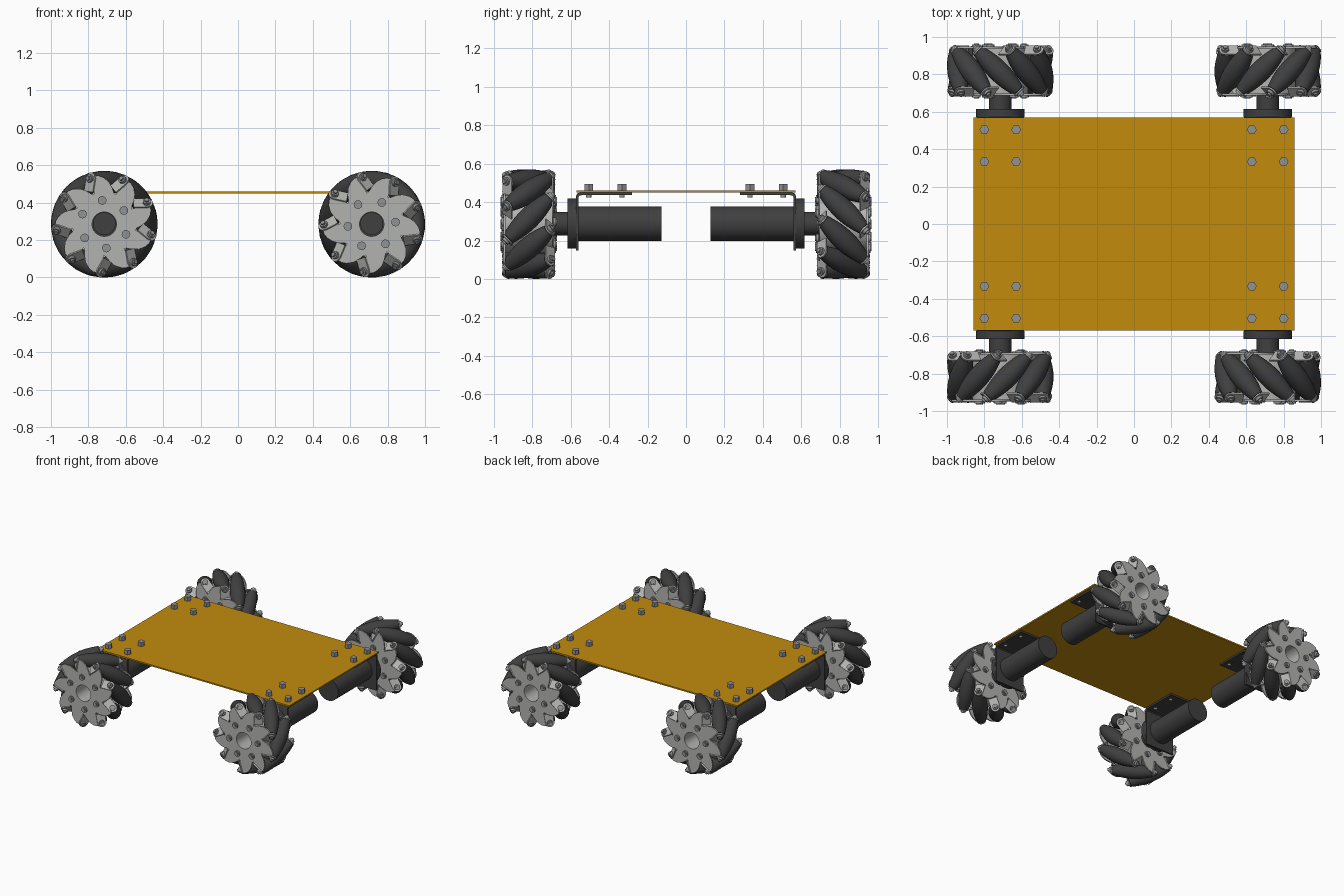
import bpy, bmesh, math
from mathutils import Matrix, Vector

cube = bpy.data.objects.get("Cube")
if cube:
    bpy.data.objects.remove(cube, do_unlink=True)


def material(name, rgb):
    m = bpy.data.materials.new(name)
    m.use_nodes = True
    m.diffuse_color = (*rgb, 1)
    m.node_tree.nodes["Principled BSDF"].inputs["Base Color"].default_value = (*rgb, 1)
    return m


YELLOW = material("amber plate", (0.54, 0.26, 0.004))
DARK = material("dark grey", (0.05, 0.05, 0.05))
LIGHT = material("light grey", (0.45, 0.45, 0.44))
STEEL = material("bolt grey", (0.28, 0.29, 0.30))


def finish(name, bm, mat, matrix=Matrix(), smooth=True):
    bmesh.ops.recalc_face_normals(bm, faces=bm.faces)
    me = bpy.data.meshes.new(name)
    bm.to_mesh(me)
    bm.free()
    me.materials.append(mat)
    ob = bpy.data.objects.new(name, me)
    bpy.context.collection.objects.link(ob)
    ob.matrix_world = matrix
    if smooth:
        bpy.ops.object.select_all(action='DESELECT')
        ob.select_set(True)
        bpy.context.view_layer.objects.active = ob
        bpy.ops.object.shade_smooth_by_angle(angle=math.radians(35))
    return ob


def cyl(bm, r, z0, z1, m=Matrix(), n=32, r2=None):
    """Cylinder along the local z of m."""
    bmesh.ops.create_cone(bm, cap_ends=True, segments=n, radius1=r, radius2=r if r2 is None else r2,
                          depth=z1 - z0, matrix=m @ Matrix.Translation((0, 0, (z0 + z1) / 2)))


def box(bm, lo, hi):
    lo, hi = Vector(lo), Vector(hi)
    bmesh.ops.create_cube(bm, size=1, matrix=Matrix.Translation((lo + hi) / 2)
                          @ Matrix.Diagonal((*(hi - lo), 1)))


def prism(bm, pts, z0, z1, m=Matrix()):
    """Extruded 2D outline along the local z of m."""
    lo = [bm.verts.new(m @ Vector((x, y, z0))) for x, y in pts]
    hi = [bm.verts.new(m @ Vector((x, y, z1))) for x, y in pts]
    bm.faces.new(lo)
    bm.faces.new(hi)
    for i in range(len(pts)):
        j = (i + 1) % len(pts)
        bm.faces.new((lo[i], lo[j], hi[j], hi[i]))


def ring(bm, polar, r_in, z0, z1):
    """Flat ring with a shaped rim (degrees, radius) and a round bore."""
    loops = []
    for r_fix, z in ((None, z0), (None, z1), (r_in, z1), (r_in, z0)):
        loops.append([bm.verts.new(((r_fix or r) * math.cos(math.radians(a)),
                                    (r_fix or r) * math.sin(math.radians(a)), z)) for a, r in polar])
    n = len(polar)
    for k in range(4):
        a, b = loops[k], loops[(k + 1) % 4]
        for i in range(n):
            j = (i + 1) % n
            bm.faces.new((a[i], a[j], b[j], b[i]))


N = 9            # rollers per wheel
R = 0.285        # wheel radius
R0 = 0.228       # radius of roller centres
HALF = 0.15      # half length of a roller
SWEEP = 25.5     # angle between roller centre and its end
TOOTH = [(3, 0.168), (0, 0.215), (-3, 0.262), (-9, 0.262), (-15, 0.25),
         (-22, 0.228), (-28, 0.2), (-33, 0.175)]


def toothed(start, direction):
    return [(start + direction * (-k * 40 + a), r) for k in range(N) for a, r in TOOTH]


def wheel(label, hand, phase, bolt_phase, m):
    # frame: two toothed side plates, a drum and slanted roller tabs
    frame, rollers, bolts = bmesh.new(), bmesh.new(), bmesh.new()
    ring(frame, toothed(phase, hand), 0.065, 0.12, 0.13)
    ring(frame, toothed(phase - 2 * hand * SWEEP, -hand), 0.065, -0.13, -0.12)
    ring(frame, [(a * 7.5, 0.15) for a in range(48)], 0.065, -0.12, 0.12)
    tab = [(0.033 * math.cos(t), 0.033 * math.sin(t))
           for t in (math.radians(-90 + 22.5 * i) for i in range(9))]
    tab += [(-0.07, 0.033), (-0.07, -0.033)]

    for k in range(N):
        phi = math.radians(phase - hand * SWEEP + 40 * k)
        er = Vector((math.cos(phi), math.sin(phi), 0))
        et = Vector((-math.sin(phi), math.cos(phi), 0))
        ax = (et * hand + Vector((0, 0, 1))).normalized()
        mat = Matrix((er, ax.cross(er), ax)).transposed().to_4x4()
        mat.translation = er * R0
        # barrel roller whose bulge follows the wheel's outer circle
        steps = [HALF * (i / 6 - 1) for i in range(13)]
        rows = []
        for s in steps:
            rho = R - math.sqrt(R0 * R0 + s * s / 2)
            rows.append([rollers.verts.new(mat @ Vector((rho * math.cos(t), rho * math.sin(t), s)))
                         for t in (math.tau * i / 24 for i in range(24))])
        for a, b in zip(rows, rows[1:]):
            for i in range(24):
                j = (i + 1) % 24
                rollers.faces.new((a[i], a[j], b[j], b[i]))
        rollers.faces.new(rows[0])
        rollers.faces.new(rows[-1])
        for side in (1, -1):
            z = sorted((side * (HALF + 0.002), side * (HALF + 0.01)))
            prism(frame, tab, z[0], z[1], mat)
            flip = mat if side > 0 else mat @ Matrix.Rotation(math.pi, 4, 'X')
            cyl(bolts, 0.021, HALF + 0.01, HALF + 0.024, flip, 16)
            cyl(bolts, 0.012, HALF + 0.024, HALF + 0.034, flip, 12)

    # six clamp bolts on each face
    for k in range(6):
        a = math.radians(bolt_phase + 60 * k)
        for side in (0, math.pi):
            b = Matrix.Translation((0.128 * math.cos(a), 0.128 * math.sin(a), 0)) \
                @ Matrix.Rotation(side, 4, 'X')
            cyl(bolts, 0.023, 0.13, 0.141, b, 16)
            cyl(bolts, 0.013, 0.141, 0.147, b, 12)
    finish(label + "_wheel_frame", frame, LIGHT, m)
    finish(label + "_wheel_rollers", rollers, DARK, m)
    finish(label + "_wheel_bolts", bolts, STEEL, m)


def corner(label, x, front, hand, phase, bolt_phase):
    # local frame: x across, y up, z outwards along the axle
    turn = Matrix() if front else Matrix.Rotation(math.pi, 4, 'Z')
    base = Matrix.Translation((x, 0, 0.288)) @ turn @ Matrix.Rotation(math.pi / 2, 4, 'X')
    wheel(label, hand, phase, bolt_phase,
          Matrix.Translation((0, 0, -0.003)) @ base @ Matrix.Translation((0, 0, 0.818)))
    # motor, gearbox disc and hub
    bm = bmesh.new()
    cyl(bm, 0.09, 0.128, 0.56, n=48)
    finish(label + "_motor", bm, DARK, base)
    bm = bmesh.new()
    cyl(bm, 0.13, 0.572, 0.615, n=48)
    finish(label + "_gearbox", bm, DARK, base)
    bm = bmesh.new()
    cyl(bm, 0.061, 0.61, 0.72)
    finish(label + "_hub", bm, DARK, base)
    # bent sheet bracket, profile (outward, up) swept across the width
    prof = [(0.28, 0.148), (0.28, 0.162), (0.55, 0.162), (0.565, 0.157), (0.573, 0.143),
            (0.573, -0.14), (0.559, -0.14), (0.559, 0.138), (0.553, 0.146), (0.54, 0.148)]
    bm = bmesh.new()
    prism(bm, [(-z, y) for z, y in prof], -0.128, 0.128, Matrix.Rotation(math.pi / 2, 4, 'Y'))
    finish(label + "_bracket", bm, DARK, base)


corner("front_right", -0.715, True, 1, 26, 35)
corner("front_left", 0.715, True, -1, 22, 5)
corner("rear_left", 0.715, False, 1, 26, 35)
corner("rear_right", -0.715, False, -1, 22, 5)

# deck plate
bm = bmesh.new()
box(bm, (-0.857, -0.57, 0.45), (0.857, 0.57, 0.461))
finish("deck_plate", bm, YELLOW, smooth=False)

# hexagonal deck bolts
bm = bmesh.new()
for sx in (-1, 1):
    for sy in (-1, 1):
        for x in (0.63, 0.80):
            for y in (0.333, 0.505):
                at = Matrix.Translation((sx * x, sy * y, 0)) @ Matrix.Rotation(math.pi / 6, 4, 'Z')
                cyl(bm, 0.026, 0.461, 0.494, at, 6)
                cyl(bm, 0.014, 0.425, 0.461, at, 12)
finish("deck_bolts", bm, STEEL, smooth=False)
